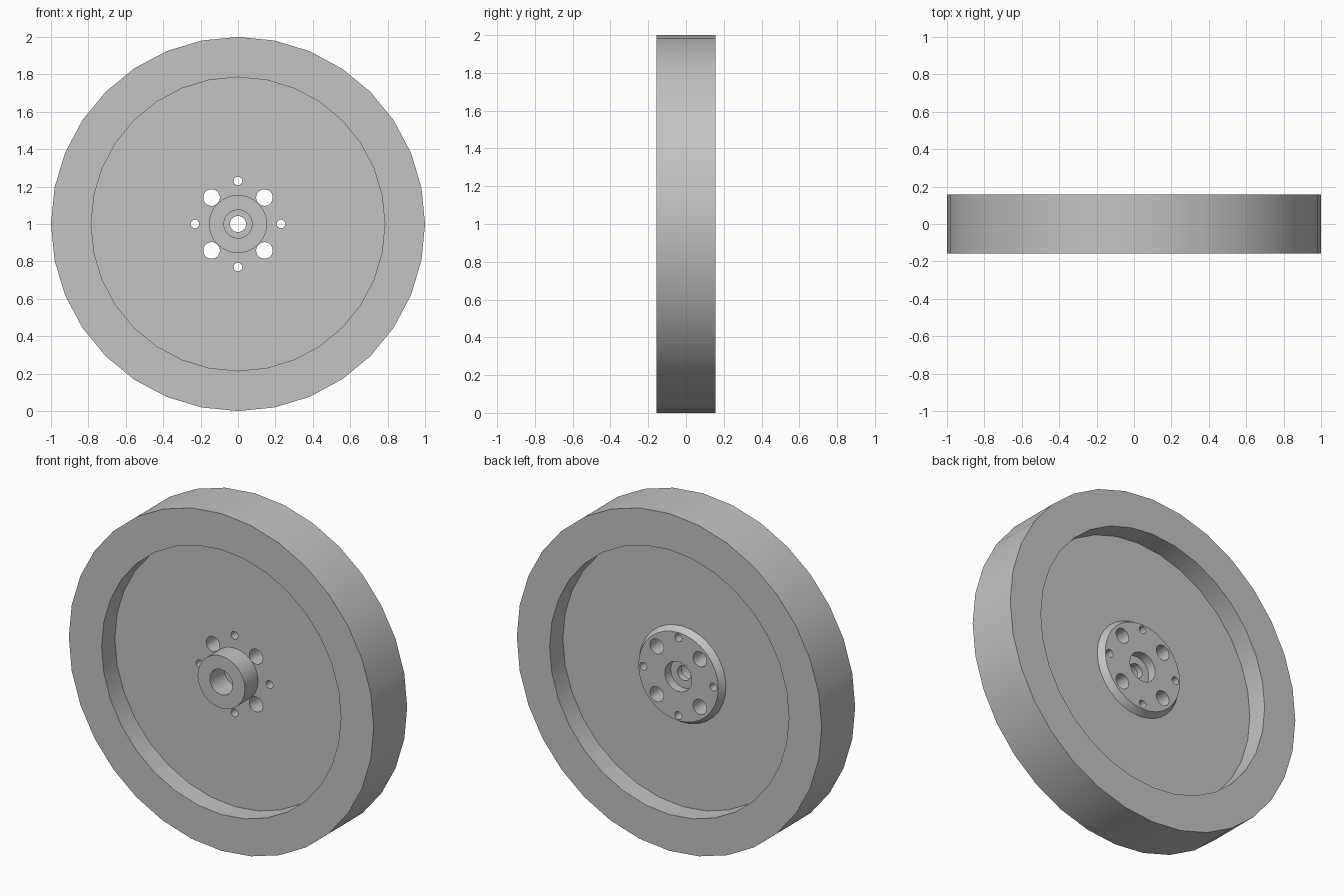
import bpy, bmesh
from math import cos, sin, tau, radians
from mathutils import Matrix, Vector

cube = bpy.data.objects.get("Cube")
if cube:
    bpy.data.objects.remove(cube, do_unlink=True)

SIDES = 32
HALF = 0.157      # half width of the rim
WEB = 0.033       # half thickness of the web
FLANGE = 0.072    # outer face of the rear flange
BORE = 0.043

grey = bpy.data.materials.new("machined_grey")
grey.use_nodes = True
colour = (0.55, 0.55, 0.55, 1)
grey.diffuse_color = colour
grey.node_tree.nodes["Principled BSDF"].inputs["Base Color"].default_value = colour


def make_object(name, bm):
    bmesh.ops.recalc_face_normals(bm, faces=bm.faces)
    mesh = bpy.data.meshes.new(name)
    bm.to_mesh(mesh)
    bm.free()
    mesh.materials.append(grey)
    obj = bpy.data.objects.new(name, mesh)
    bpy.context.collection.objects.link(obj)
    obj.location.z = 1
    return obj


def lathe(name, profile):
    """Turn a closed (radius, y) profile around the y axis."""
    bm = bmesh.new()
    verts = [bm.verts.new((r, y, 0)) for r, y in profile]
    edges = [bm.edges.new((v, verts[i - 1])) for i, v in enumerate(verts)]
    bmesh.ops.spin(bm, geom=verts + edges, cent=(0, 0, 0), axis=(0, 1, 0),
                   angle=tau, steps=SIDES, use_duplicate=False)
    bmesh.ops.remove_doubles(bm, verts=bm.verts, dist=0.0001)
    return make_object(name, bm)


# Wheel body: stepped bore, front hub, web, rim and chamfered rear flange
wheel = lathe("flywheel_body", [
    (BORE, -0.02), (0.075, -0.02), (0.075, -HALF),
    (0.155, -HALF), (0.155, -WEB),
    (0.785, -WEB), (0.785, -HALF), (1, -HALF),
    (1, HALF), (0.785, HALF), (0.785, WEB),
    (0.285, WEB), (0.262, FLANGE),
    (0.088, FLANGE), (0.088, 0.018), (BORE, 0.018),
])

# Bolt holes: four large on the diagonals, four small on the axes
bm = bmesh.new()
for i in range(8):
    large = i % 2
    ring, radius = (0.2, 0.0445) if large else (0.23, 0.023)
    a = tau * i / 8
    place = Matrix.Translation(Vector((ring * cos(a), 0, ring * sin(a))))
    bmesh.ops.create_cone(bm, cap_ends=True, segments=24, radius1=radius,
                          radius2=radius, depth=0.5,
                          matrix=place @ Matrix.Rotation(radians(90), 4, "X"))
cutter = make_object("bolt_hole_cutter", bm)
cutter.hide_render = True

cut = wheel.modifiers.new("bolt_holes", "BOOLEAN")
cut.operation = "DIFFERENCE"
cut.solver = "EXACT"
cut.object = cutter

# Bake the holes, then shade curved walls smooth with sharp edges
bpy.ops.object.select_all(action="DESELECT")
bpy.context.view_layer.objects.active = wheel
wheel.select_set(True)
bpy.ops.object.modifier_apply(modifier=cut.name)
bpy.data.objects.remove(cutter, do_unlink=True)
bpy.ops.object.shade_smooth_by_angle(angle=radians(30))
